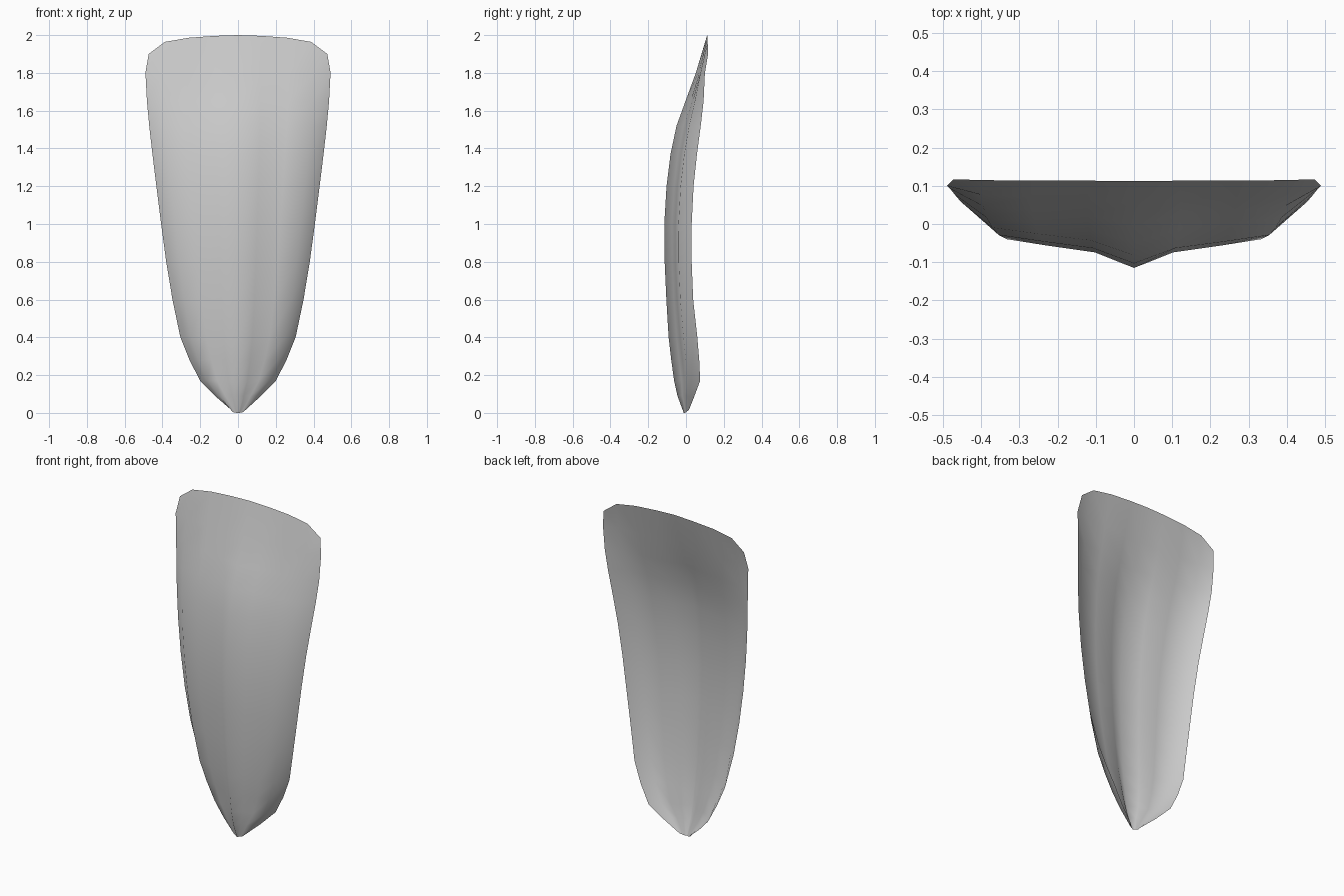
import bpy, bmesh

grey = bpy.data.materials.new("plain grey")
grey.diffuse_color = (0.6, 0.6, 0.6, 1)

# Across the petal: fraction of half width, depth from spine to edge, sag of the row end
ACROSS = [(0, 0, 0), (0.25, 0.28, 0.04), (0.55, 0.40, 0.14), (0.82, 0.52, 0.36), (1, 1, 1)]

# Along the petal: spine z, half width, spine y, edge y, edge height offset
ROWS = [
    (0.00, 0.035, -0.012, 0.015, 0.015),
    (0.09, 0.122, -0.045, 0.045, 0),
    (0.17, 0.200, -0.063, 0.075, 0),
    (0.28, 0.257, -0.078, 0.070, 0),
    (0.40, 0.305, -0.092, 0.060, 0),
    (0.60, 0.347, -0.104, 0.038, 0),
    (0.80, 0.380, -0.113, 0.030, 0),
    (1.00, 0.407, -0.115, 0.030, 0),
    (1.20, 0.432, -0.103, 0.040, 0),
    (1.37, 0.453, -0.082, 0.058, 0),
    (1.52, 0.470, -0.050, 0.078, 0),
    (1.65, 0.482, -0.003, 0.093, 0),
    (1.80, 0.490, 0.052, 0.100, 0),
    (2.00, 0.473, 0.112, 0.117, -0.10),
]

# Curved shell petal, both halves sharing the spine
bm = bmesh.new()
section = [(-u, d, s) for u, d, s in reversed(ACROSS[1:])] + ACROSS
grid = []
for z, w, spine, edge, lift in ROWS:
    grid.append([bm.verts.new((u * w, spine + (edge - spine) * d, z + lift * s))
                 for u, d, s in section])
for low, high in zip(grid, grid[1:]):
    for i in range(len(section) - 1):
        bm.faces.new((low[i], low[i + 1], high[i + 1], high[i]))
for face in bm.faces:
    face.smooth = True

mesh = bpy.data.meshes.new("petal_shell")
bm.to_mesh(mesh)
bm.free()
mesh.materials.append(grey)
petal = bpy.data.objects.new("petal_shell", mesh)
bpy.context.collection.objects.link(petal)
